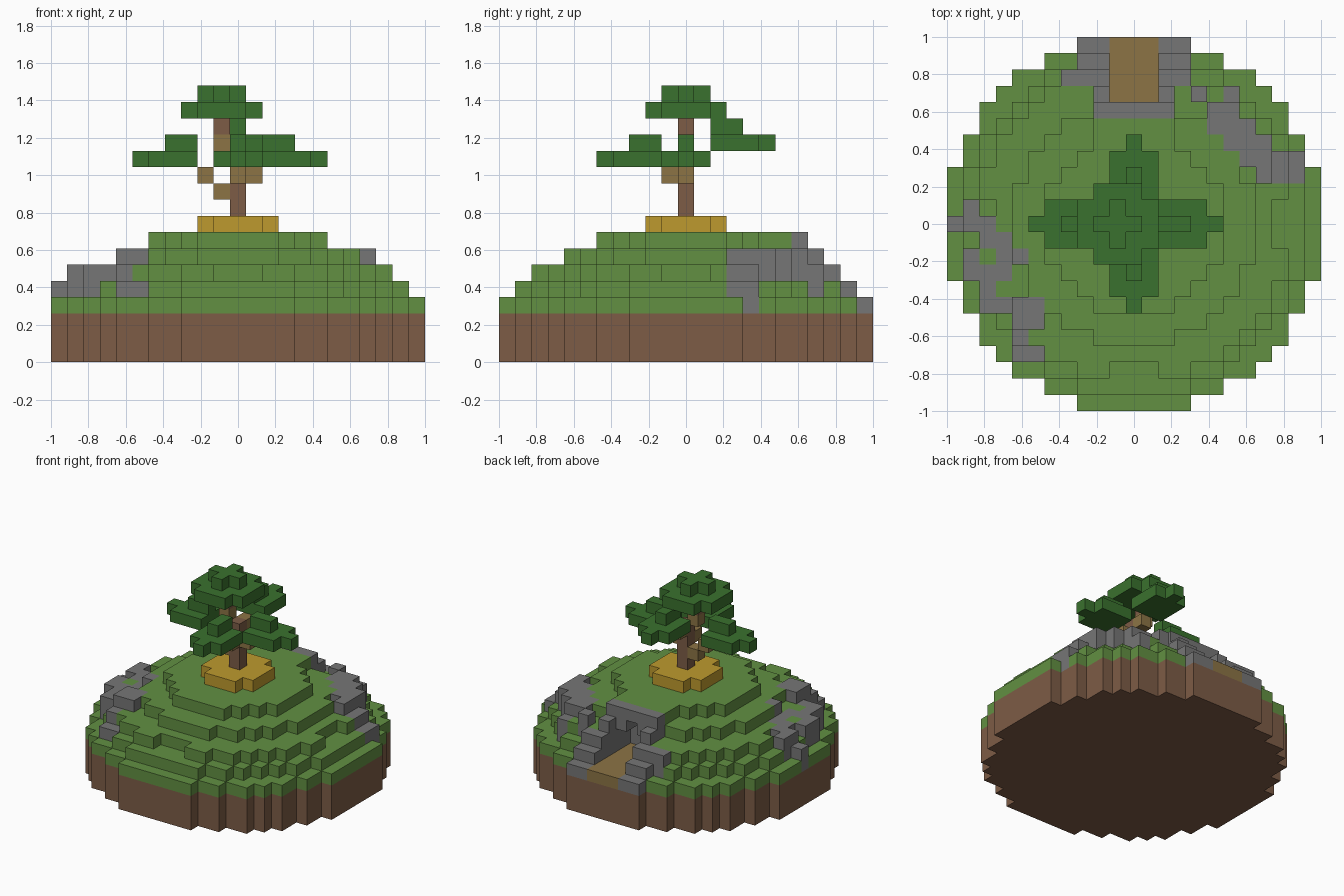
import bpy
import bmesh
from mathutils import Vector

cube = bpy.data.objects.get("Cube")
if cube:
    bpy.data.objects.remove(cube, do_unlink=True)

UNIT = 2 / 23  # edge of one block


def material(name, rgb):
    """Flat material from 0-255 display colour."""
    lin = [((c / 255 + 0.055) / 1.055) ** 2.4 for c in rgb] + [1.0]
    mat = bpy.data.materials.new(name)
    mat.use_nodes = True
    mat.diffuse_color = lin
    bsdf = mat.node_tree.nodes["Principled BSDF"]
    bsdf.inputs["Base Color"].default_value = lin
    bsdf.inputs["Roughness"].default_value = 1.0
    return mat


MATS = {
    "dirt": material("dirt_brown", (125, 92, 70)),
    "grass": material("grass_green", (98, 144, 66)),
    "rock": material("stone_grey", (118, 118, 118)),
    "path": material("path_tan", (140, 116, 69)),
    "gold": material("gold_sand", (190, 154, 46)),
    "leaf": material("leaf_green", (58, 113, 46)),
}

blocks = {}  # (i, j, layer) -> (part name, material key)


def put(i, j, layers, part, mat):
    for k in layers:
        blocks[i, j, k] = (part, mat)


def hill_top(i, j):
    """Highest grass layer of a column, or None off the island."""
    r2 = i * i + j * j
    if r2 > 132:
        return None
    if r2 <= 30 or (j == 6 and abs(i) <= 2):
        return 7
    if r2 <= 57:
        return 6
    recess = max(abs(i), abs(j)) == 9 and min(abs(i), abs(j)) <= 1
    if r2 <= 90 and not recess:
        return 5
    return 4 if r2 <= 110 else 3


# Round island: dirt base and stepped grass hill
for i in range(-11, 12):
    for j in range(-11, 12):
        top = hill_top(i, j)
        if top:
            put(i, j, range(3), "island_base", "dirt")
            put(i, j, range(3, top + 1), "grass_hill", "grass")

# Rock outcrops: (row, first column, last column)
OUTCROPS = [
    (8, 4, 4), (8, 6, 6), (7, 5, 6), (6, 5, 7), (5, 6, 8), (4, 7, 10), (3, 8, 10),
    (1, -10, -10), (0, -11, -9), (-1, -9, -8), (-2, -10, -10), (-2, -8, -7),
    (-3, -10, -8), (-4, -9, -9), (-5, -9, -6), (-6, -7, -6), (-7, -7, -7), (-8, -7, -6),
]


def outcrop_cap(i, j):
    """Tallest layer a rock may reach, falling toward the rim."""
    if i < 0:
        return 4 if i == -11 or j == -8 else 5 if i <= -8 else 6
    m = max(i, j)
    return 7 if m <= 6 else 6 if m <= 8 else 5 if m == 9 else 4


for j, first, last in OUTCROPS:
    for i in range(first, last + 1):
        ground = hill_top(i, j)
        top = max(ground, min(ground + 1, outcrop_cap(i, j)))
        put(i, j, range(3, top + 1), "rock_outcrops", "rock")


def clear_above(i, j, layer):
    for k in range(layer, 9):
        blocks.pop((i, j, k), None)


# Cave at the back with stepped stone flanks and a path
for j in range(8, 12):
    for i in (-3, -2, 2, 3):
        if abs(i) == 2 or j > 8:
            clear_above(i, j, 3)
            put(i, j, range(3, 15 - j), "cave_walls", "rock")
put(-4, 9, range(3, 6), "cave_walls", "rock")
for side in (-2, 2):
    for j in (6, 7):
        put(side, j, range(3, 7), "cave_walls", "rock")
for i in (-1, 0, 1):
    put(i, 5, range(3, 7), "cave_walls", "rock")
    for j in range(6, 12):
        clear_above(i, j, 3)
        put(i, j, [3], "cave_path", "path")
    for j in (6, 7):
        if i:
            put(i, j, [6], "cave_walls", "rock")
    put(i, 6, [7], "grass_hill", "grass")
for i in range(-2, 3):
    put(i, 7, [7], "cave_lintel", "rock")

# Gold ring around the tree foot
for i in range(-2, 3):
    for j in range(-2, 3):
        if abs(i) + abs(j) < 4:
            put(i, j, [8], "tree_bed", "gold")

# Trunk and branches
put(0, 0, range(9, 13), "trunk", "dirt")
put(-1, 0, [14], "upper_trunk", "dirt")
for cell in [(-1, 0, 10), (-2, 0, 11), (1, 0, 11), (0, -1, 11), (0, 1, 12), (-1, 0, 13)]:
    put(cell[0], cell[1], [cell[2]], "branches", "path")


def leaf_cluster(part, dx, dy, start, layer):
    """Arrow-shaped leaf pad pointing along (dx, dy) with a ridge on top."""
    for d in range(start, start + 4):
        width = 0 if d == start + 3 else 1
        for s in range(-width, width + 1):
            put(dx * d + dy * s, dy * d + dx * s, [layer], part, "leaf")
        if d < start + 2:
            put(dx * d, dy * d, [layer + 1], part, "leaf")


leaf_cluster("left_leaves", 1, 0, 2, 12)
leaf_cluster("right_leaves", -1, 0, 3, 12)
leaf_cluster("front_leaves", 0, -1, 2, 12)
leaf_cluster("back_leaves", 0, 1, 2, 13)

# Crown
for i in range(-2, 3):
    for j in range(-2, 3):
        if abs(i) + abs(j) < 4:
            put(i - 1, j, [15], "crown_leaves", "leaf")
        if abs(i) + abs(j) < 2:
            put(i - 1, j, [16], "crown_leaves", "leaf")


def build_part(name):
    """Mesh of the exposed block faces belonging to one part."""
    bm = bmesh.new()
    mat = None
    for cell, (part, key) in blocks.items():
        if part != name:
            continue
        mat = MATS[key]
        centre = Vector((cell[0], cell[1], cell[2] + 0.5))
        for axis in range(3):
            for sign in (-1, 1):
                n = Vector((0, 0, 0))
                n[axis] = sign
                if tuple(int(c + d) for c, d in zip(cell, n)) in blocks:
                    continue
                u = Vector((0, 0, 0))
                u[(axis + 1) % 3] = 0.5
                v = n.cross(u)
                mid = centre + n * 0.5
                corners = (mid - u - v, mid + u - v, mid + u + v, mid - u + v)
                bm.faces.new([bm.verts.new(c * UNIT) for c in corners])
    bmesh.ops.remove_doubles(bm, verts=bm.verts, dist=UNIT / 100)
    mesh = bpy.data.meshes.new(name)
    bm.to_mesh(mesh)
    bm.free()
    mesh.materials.append(mat)
    bpy.context.collection.objects.link(bpy.data.objects.new(name, mesh))


for part_name in sorted({part for part, _ in blocks.values()}):
    build_part(part_name)
